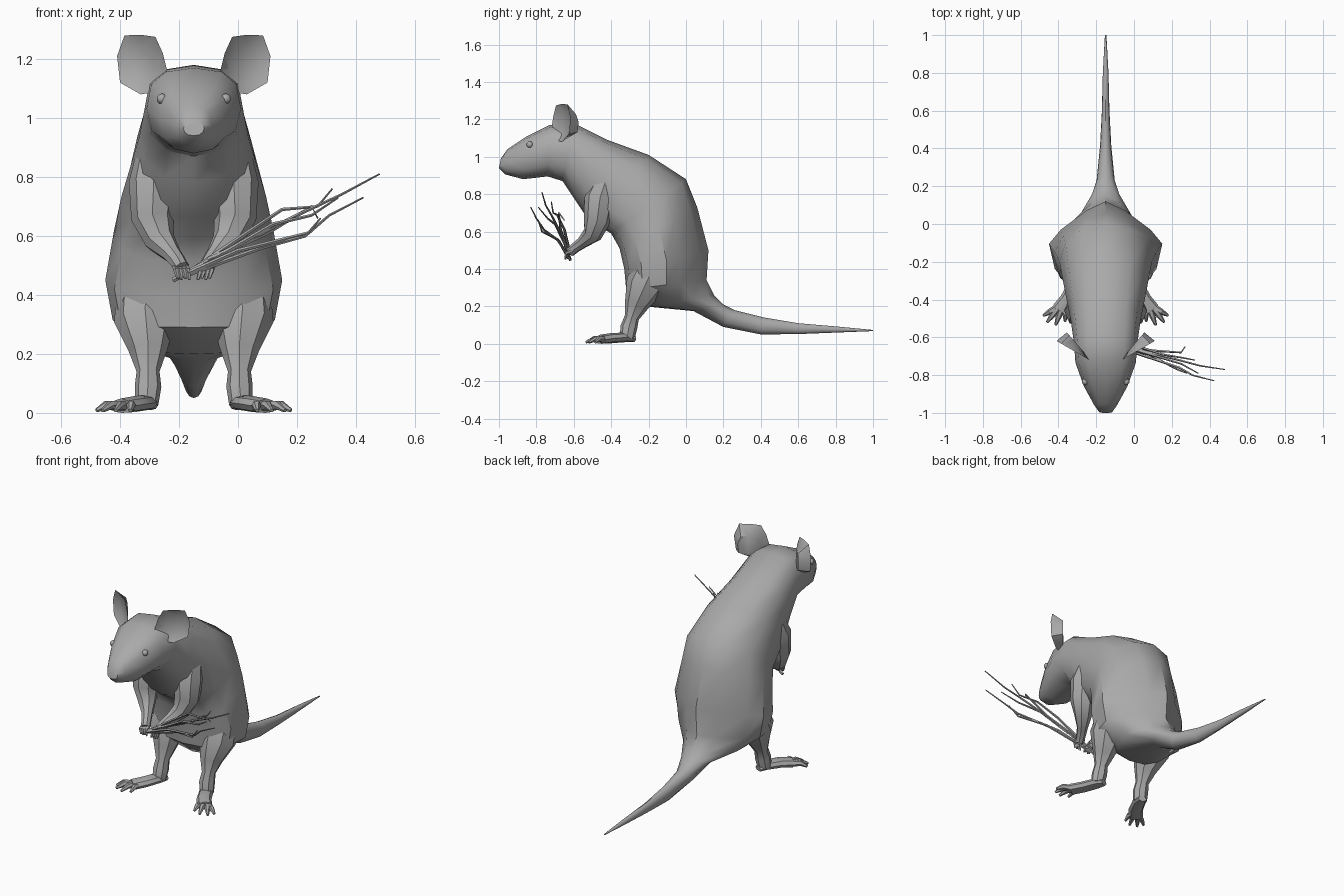
import bpy, bmesh, math
from mathutils import Vector as V

CX = -0.15  # the animal's own mirror plane
grey = bpy.data.materials.new("plain grey")
grey.diffuse_color = (0.4, 0.4, 0.4, 1)


def finish(name, bm, angle=38):
    bmesh.ops.recalc_face_normals(bm, faces=bm.faces)
    me = bpy.data.meshes.new(name)
    bm.to_mesh(me)
    bm.free()
    me.materials.append(grey)
    me.shade_smooth()
    me.set_sharp_from_angle(angle=math.radians(angle))
    ob = bpy.data.objects.new(name, me)
    bpy.context.collection.objects.link(ob)
    return ob


def skin(bm, rings):
    """Bridge rings of points and cap both ends."""
    vs = [[bm.verts.new(p) for p in r] for r in rings]
    n = len(vs[0])
    for a, b in zip(vs, vs[1:]):
        for i in range(n):
            j = (i + 1) % n
            bm.faces.new((a[i], a[j], b[j], b[i]))
    bm.faces.new(vs[0])
    bm.faces.new(vs[-1])


def tube(bm, pts, sides=6, flat=1.0, s=None):
    """Tapered tube through (x, y, z, r); s mirrors about the animal's plane."""
    c = [V((CX + s * p[0] if s else p[0], p[1], p[2])) for p in pts]
    rings, side = [], None
    for i, p in enumerate(c):
        d = (c[min(i + 1, len(c) - 1)] - c[max(i - 1, 0)]).normalized()
        if side is None:
            side = V((1, 0, 0)) if abs(d.z) > 0.7 else d.cross(V((0, 0, 1)))
        side = (side - d * side.dot(d)).normalized()
        up = side.cross(d)
        ring = []
        for k in range(sides):
            a = 2 * math.pi * k / sides
            q = p + pts[i][3] * (side * math.cos(a) + up * math.sin(a) * flat)
            q.z = max(q.z, 0)
            ring.append(q)
        rings.append(ring)
    skin(bm, rings)


def power(v, e):
    return math.copysign(abs(v) ** e, v)


# Body from nose to tail tip: back y,z / belly y,z / half width / back and belly roundness
sections = [
    (-0.99, 0.99, -1.0, 0.94, 0.035, 0.9, 0.9),
    (-0.955, 1.04, -0.965, 0.905, 0.06, 0.8, 0.9),
    (-0.85, 1.11, -0.87, 0.88, 0.115, 0.75, 0.85),
    (-0.73, 1.17, -0.74, 0.895, 0.16, 0.75, 0.85),
    (-0.60, 1.18, -0.66, 0.87, 0.168, 0.75, 0.9),
    (-0.42, 1.09, -0.60, 0.78, 0.185, 0.75, 0.9),
    (-0.20, 1.01, -0.52, 0.66, 0.215, 0.8, 0.85),
    (0.0, 0.88, -0.40, 0.59, 0.245, 1.0, 0.8),
    (0.06, 0.73, -0.355, 0.51, 0.27, 1.3, 0.75),
    (0.12, 0.50, -0.33, 0.40, 0.30, 1.6, 0.75),
    (0.11, 0.34, -0.32, 0.29, 0.275, 1.5, 0.75),
    (0.15, 0.26, -0.22, 0.20, 0.17, 1.3, 0.8),
    (0.20, 0.21, 0.04, 0.175, 0.085, 1.1, 0.9),
    (0.26, 0.18, 0.20, 0.09, 0.048, 1, 1),
    (0.42, 0.14, 0.40, 0.05, 0.03, 1, 1),
    (0.60, 0.11, 0.60, 0.052, 0.02, 1, 1),
    (0.80, 0.093, 0.80, 0.06, 0.015, 1, 1),
    (1.0, 0.074, 1.0, 0.068, 0.004, 1, 1),
]
rings = []
for ty, tz, by, bz, w, et, eb in sections:
    T, B = V((CX, ty, tz)), V((CX, by, bz))
    ring = []
    for k in range(12):
        a = 2 * math.pi * k / 12
        e = et if math.cos(a) > -0.01 else eb
        ring.append((T + B) / 2 + (T - B) / 2 * power(math.cos(a), e)
                    + V((w * power(math.sin(a), e), 0, 0)))
    rings.append(ring)
bm = bmesh.new()
skin(bm, rings)
finish("body_head_and_tail", bm)

for s, label in ((-1, "left"), (1, "right")):
    # Ear: thin dish with a recessed front and a back running into the head
    bm = bmesh.new()
    rim = [(0.13, 1.275), (0.18, 1.282), (0.235, 1.28), (0.26, 1.21), (0.25, 1.12),
           (0.18, 1.08), (0.12, 1.09), (0.09, 1.16), (0.105, 1.22)]
    ear_y = lambda x: -0.735 + (x - 0.06) * 0.58
    edge = [bm.verts.new((CX + s * x, ear_y(x), z)) for x, z in rim]
    dish = [bm.verts.new((CX + s * (0.165 + (x - 0.165) * 0.6),
                          ear_y(0.165 + (x - 0.165) * 0.6) + 0.025,
                          1.18 + (z - 1.18) * 0.6)) for x, z in rim]
    back = [bm.verts.new((CX + s * (0.15 + (x - 0.15) * 0.5),
                          ear_y(x) + 0.045, 1.15 + (z - 1.15) * 0.6)) for x, z in rim]
    for i in range(len(rim)):
        j = (i + 1) % len(rim)
        bm.faces.new((edge[i], edge[j], dish[j], dish[i]))
        bm.faces.new((edge[j], edge[i], back[i], back[j]))
    bm.faces.new(dish)
    bm.faces.new(back)
    finish(label + "_ear", bm)

    # Eye
    bm = bmesh.new()
    bmesh.ops.create_icosphere(bm, subdivisions=2, radius=0.018)
    bmesh.ops.translate(bm, verts=bm.verts, vec=(CX + s * 0.108, -0.835, 1.065))
    finish(label + "_eye", bm)

    # Arm, palm and fingers
    bm = bmesh.new()
    tube(bm, [(0.13, -0.42, 0.90, 0.06), (0.135, -0.46, 0.78, 0.085),
              (0.14, -0.475, 0.66, 0.072), (0.115, -0.50, 0.585, 0.052),
              (0.075, -0.555, 0.54, 0.032), (0.055, -0.59, 0.515, 0.028),
              (0.04, -0.62, 0.49, 0.026)], 8, s=s)
    for k in range(4):
        x = 0.022 + 0.013 * k
        tube(bm, [(x + 0.003, -0.60, 0.50, 0.010), (x, -0.64, 0.485, 0.009),
                  (x - 0.008, -0.645, 0.452 + 0.004 * (k % 2), 0.005)], 5, s=s)
    finish(label + "_arm_and_hand", bm)

    # Thigh and shank
    bm = bmesh.new()
    tube(bm, [(0.16, -0.17, 0.42, 0.10), (0.165, -0.22, 0.31, 0.105),
              (0.155, -0.265, 0.21, 0.065), (0.155, -0.29, 0.14, 0.039),
              (0.155, -0.305, 0.09, 0.045), (0.16, -0.315, 0.03, 0.04)], 8, s=s)
    finish(label + "_leg", bm)

    # Foot and toes
    bm = bmesh.new()
    tube(bm, [(0.145, -0.275, 0.025, 0.025), (0.16, -0.32, 0.035, 0.04),
              (0.20, -0.40, 0.03, 0.042), (0.245, -0.455, 0.022, 0.042)], 8, 0.65, s)
    for x, y in ((0.33, -0.485), (0.31, -0.52), (0.265, -0.535), (0.215, -0.515)):
        bx, by = 0.235 + (x - 0.27) * 0.45, -0.445
        tube(bm, [(bx, by, 0.022, 0.018), ((bx + x) / 2, (by + y) / 2, 0.027, 0.016),
                  (x, y, 0.008, 0.007)], 6, s=s)
    finish(label + "_foot", bm)

# Bundle of twigs held in the hands
twigs = [
    [(-0.22, -0.62, 0.45), (0, -0.66, 0.57), (0.2, -0.71, 0.67), (0.35, -0.75, 0.74), (0.48, -0.77, 0.81)],
    [(-0.2, -0.63, 0.46), (0, -0.68, 0.55), (0.24, -0.76, 0.61), (0.31, -0.8, 0.67), (0.425, -0.83, 0.73)],
    [(-0.16, -0.62, 0.48), (0.03, -0.65, 0.61), (0.15, -0.69, 0.69), (0.27, -0.71, 0.70), (0.32, -0.72, 0.76)],
    [(-0.17, -0.63, 0.47), (0.08, -0.69, 0.56), (0.23, -0.77, 0.60), (0.28, -0.79, 0.66)],
    [(-0.1, -0.64, 0.52), (0.1, -0.67, 0.61), (0.25, -0.68, 0.70), (0.27, -0.65, 0.66)],
    [(-0.05, -0.65, 0.54), (0.12, -0.70, 0.64), (0.25, -0.74, 0.67), (0.34, -0.79, 0.73)],
]
bm = bmesh.new()
for path in twigs:
    n = len(path)
    tube(bm, [p + (0.009 - 0.006 * i / (n - 1),) for i, p in enumerate(path)], 5)
finish("twig_bundle", bm)
